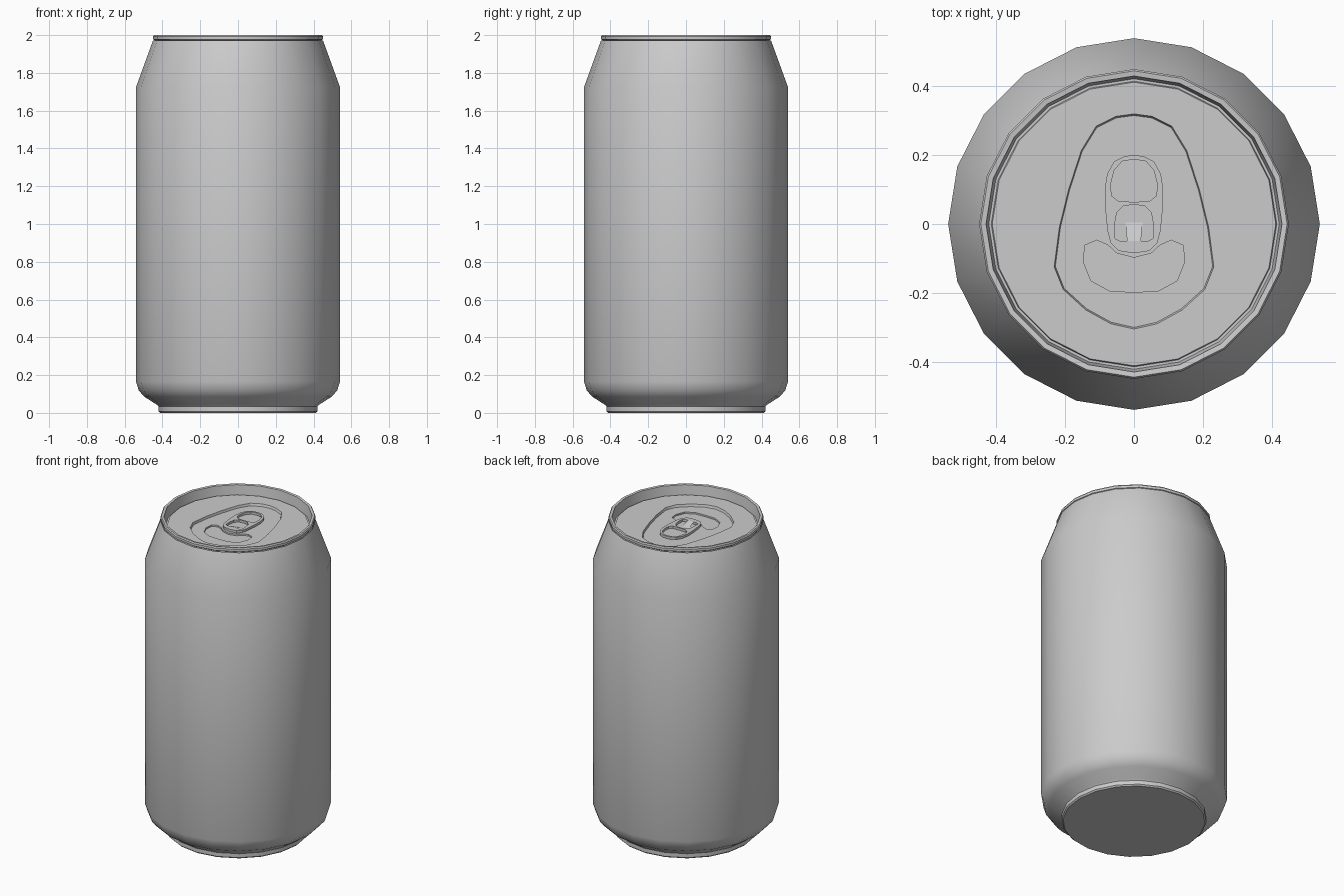
import bpy, bmesh, math

if "Cube" in bpy.data.objects:
    bpy.data.objects.remove(bpy.data.objects["Cube"])

SIDES = 20


def circle(r):
    return [(r * math.cos(2 * math.pi * i / SIDES), r * math.sin(2 * math.pi * i / SIDES))
            for i in range(SIDES)]


def mirrored(half):
    """Close a half outline whose first and last points lie on x = 0."""
    return half + [(-x, y) for x, y in half[-2:0:-1]]


def loop(bm, pts, z):
    return [bm.verts.new((x, y, z)) for x, y in pts]


def wall(bm, a, b):
    for i in range(len(a)):
        j = (i + 1) % len(a)
        bm.faces.new((a[i], a[j], b[j], b[i]))


def lathe(bm, profile):
    rings = [loop(bm, circle(r), z) for r, z in profile]
    for a, b in zip(rings, rings[1:]):
        wall(bm, a, b)
    return rings


def fill(bm, *loops):
    """Flat face inside the first loop, with the others as holes."""
    edges = []
    for vs in loops:
        for i, v in enumerate(vs):
            w = vs[(i + 1) % len(vs)]
            edges.append(bm.edges.get((v, w)) or bm.edges.new((v, w)))
    bmesh.ops.triangle_fill(bm, use_beauty=True, use_dissolve=False,
                            edges=edges, normal=(0, 0, 1))


def finish(bm, name, face_up=False):
    bmesh.ops.recalc_face_normals(bm, faces=bm.faces[:])
    if face_up and sum(f.normal.z * f.calc_area() for f in bm.faces) < 0:
        bmesh.ops.reverse_faces(bm, faces=bm.faces[:])
    mesh = bpy.data.meshes.new(name)
    bm.to_mesh(mesh)
    bm.free()
    ob = bpy.data.objects.new(name, mesh)
    bpy.context.collection.objects.link(ob)
    bpy.ops.object.select_all(action='DESELECT')
    ob.select_set(True)
    bpy.context.view_layer.objects.active = ob
    bpy.ops.object.shade_smooth_by_angle(angle=math.radians(30))
    return ob


# Can body with base and tapered shoulder
bm = bmesh.new()
rings = lathe(bm, [(.412, 0), (.42, .008), (.42, .033), (.428, .042), (.495, .085),
                   (.525, .118), (.54, .165), (.54, 1.725), (.45, 1.972)])
bm.faces.new(rings[0])
finish(bm, "can_body")

# Lid: rolled rim, groove, sunken panel and mouth
tear = mirrored([(0, .32), (.052, .313), (.11, .284), (.153, .214), (.19, .1),
                 (.217, -.01), (.232, -.125), (.206, -.19), (.14, -.25),
                 (.067, -.29), (0, -.305)])
mouth = mirrored([(0, -.098), (.05, -.085), (.075, -.062), (.108, -.047), (.143, -.062),
                  (.147, -.11), (.125, -.165), (.07, -.195), (0, -.198)])
LID, PANEL, MOUTH = 1.942, 1.927, 1.917
bm = bmesh.new()
rings = lathe(bm, [(.44, 1.972), (.45, 1.978), (.45, 1.993), (.445, 2.0), (.43, 1.998),
                   (.422, 1.932), (.415, 1.932), (.412, LID)])
tear_top = loop(bm, tear, LID)
tear_low = loop(bm, [(x * .985, y * .985) for x, y in tear], PANEL)
mouth_top = loop(bm, mouth, PANEL)
mouth_low = loop(bm, mouth, MOUTH)
fill(bm, rings[-1], tear_top)
wall(bm, tear_top, tear_low)
fill(bm, tear_low, mouth_top)
wall(bm, mouth_top, mouth_low)
fill(bm, mouth_low)
finish(bm, "lid", face_up=True)

# Pull tab: plate with a finger hole and a rivet hole
outline = mirrored([(0, .2), (.028, .197), (.058, .182), (.078, .145), (.085, .1),
                    (.084, .05), (.077, -.02), (.068, -.055), (.045, -.078), (0, -.085)])
finger = mirrored([(0, .188), (.035, .182), (.058, .155), (.068, .115), (.065, .082),
                   (.045, .066), (0, .064)])
rivet = mirrored([(0, .056), (.03, .053), (.05, .033), (.057, -.005), (.055, -.042),
                  (.04, -.05), (.02, -.05), (0, -.05)])
TOP, LOW = 1.946, 1.931
bm = bmesh.new()
tops = [loop(bm, p, TOP) for p in (outline, finger, rivet)]
lows = [loop(bm, p, LOW) for p in (outline, finger, rivet)]
for a, b in zip(tops, lows):
    wall(bm, a, b)
fill(bm, *tops)
fill(bm, *lows)
finish(bm, "pull_tab")

# Sloping tongue fixing the tab to the panel
bm = bmesh.new()
bm.faces.new([bm.verts.new(c) for c in ((-.02, -.05, TOP), (.02, -.05, TOP),
                                        (.025, .005, PANEL), (-.025, .005, PANEL))])
finish(bm, "tab_tongue", face_up=True)
